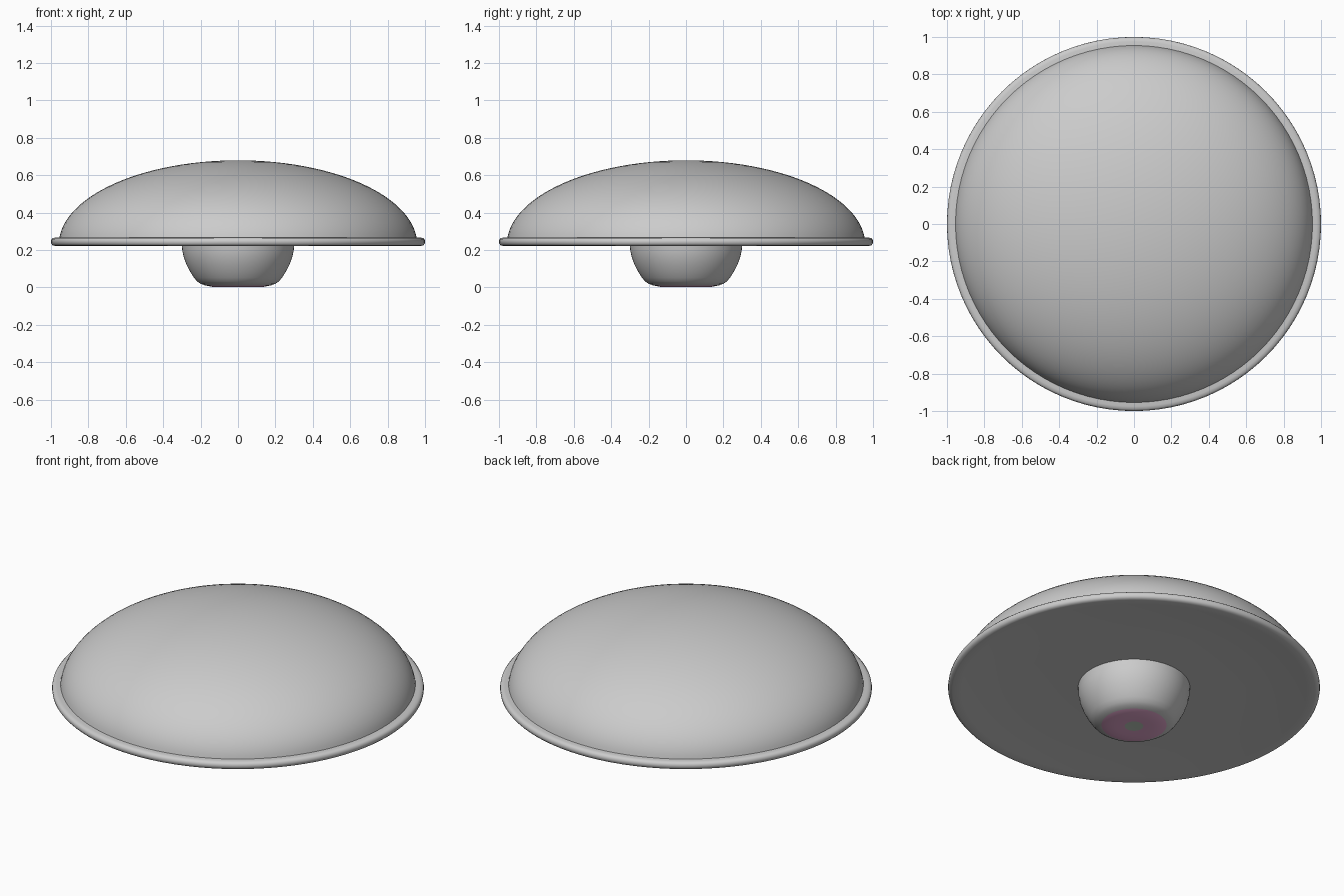
import bpy, math

if "Cube" in bpy.data.objects:
    bpy.data.objects.remove(bpy.data.objects["Cube"])

SEG = 96


def material(name, rgb):
    m = bpy.data.materials.new(name)
    m.diffuse_color = (*rgb, 1)
    m.use_nodes = True
    m.node_tree.nodes["Principled BSDF"].inputs["Base Color"].default_value = m.diffuse_color
    return m


grey = material("light grey", (0.6, 0.6, 0.6))
pink = material("glow pink", (0.79, 0.40, 0.63))
pale = material("grey green", (0.52, 0.6, 0.52))


def lathe(name, profile, mats, rule=None):
    """Spin a (radius, z) profile about z; radius 0 makes a pole."""
    verts, rings, faces = [], [], []
    for r, z in profile:
        n = 1 if r < 1e-6 else SEG
        rings.append([len(verts) + i for i in range(n)])
        for i in range(n):
            a = math.tau * i / SEG
            verts.append((r * math.cos(a), r * math.sin(a), z))
    for lo, hi in zip(rings, rings[1:]):
        for i in range(SEG):
            j = (i + 1) % SEG
            if len(lo) == 1:
                faces.append((lo[0], hi[j], hi[i]))
            elif len(hi) == 1:
                faces.append((lo[i], lo[j], hi[0]))
            else:
                faces.append((lo[i], lo[j], hi[j], hi[i]))
    me = bpy.data.meshes.new(name)
    me.from_pydata(verts, [], faces)
    for m in mats:
        me.materials.append(m)
    ob = bpy.data.objects.new(name, me)
    bpy.context.collection.objects.link(ob)
    if rule:
        for p in me.polygons:
            p.material_index = rule(max(math.hypot(*me.vertices[v].co.xy) for v in p.vertices))
    bpy.ops.object.select_all(action='DESELECT')
    ob.select_set(True)
    bpy.context.view_layer.objects.active = ob
    bpy.ops.object.shade_smooth_by_angle(angle=math.radians(40))
    return ob


# Upper dome: a flattened half ellipse
dome = [(0.958 * math.cos(t), 0.23 + 0.45 * math.sin(t))
        for t in (math.radians(4 + 86 * i / 28) for i in range(28))]
lathe("dome_shell", dome + [(0, 0.68)], [grey])

# Rounded rim with the slightly hollow underside
lathe("rim_and_underside", [
    (0, 0.246), (0.3, 0.246), (0.6, 0.242), (0.835, 0.236), (0.93, 0.225),
    (0.975, 0.222), (0.99, 0.225), (0.998, 0.234), (1.0, 0.245),
    (0.998, 0.256), (0.99, 0.264), (0.975, 0.267), (0.94, 0.268)], [grey])

# Lower pod with a coloured emitter ring and centre spot
lathe("lower_pod", [
    (0, 0.004), (0.05, 0.003), (0.10, 0.002), (0.14, 0.004), (0.175, 0.011),
    (0.20, 0.02), (0.218, 0.032), (0.235, 0.052), (0.255, 0.083),
    (0.275, 0.121), (0.29, 0.162), (0.298, 0.2), (0.301, 0.25)],
    [grey, pink, pale],
    lambda r: 2 if r < 0.051 else 1 if r < 0.176 else 0)
